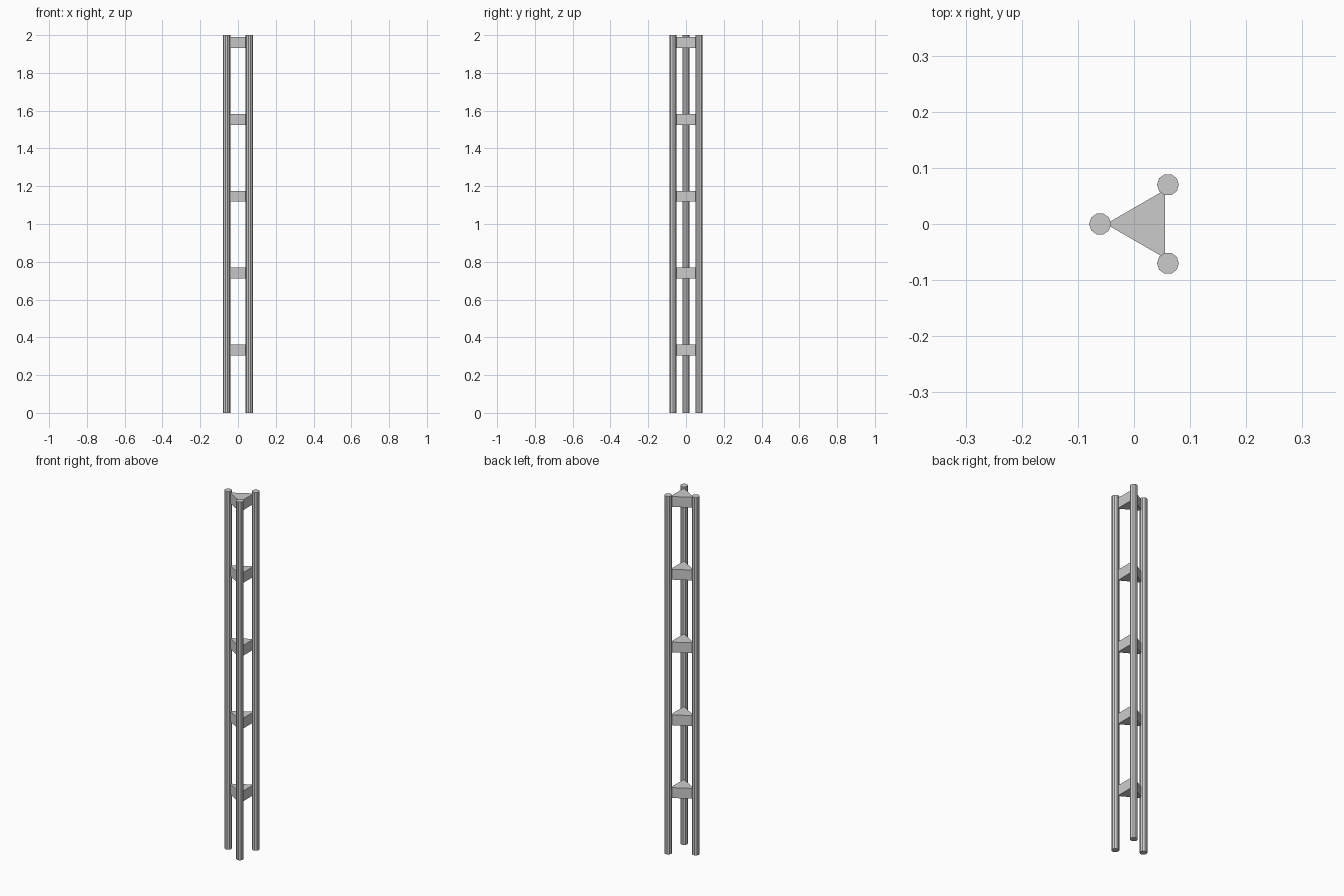
import bpy
import math

if "Cube" in bpy.data.objects:
    bpy.data.objects.remove(bpy.data.objects["Cube"])


def prism(name, sides, radius, x, y, z0, z1, turn=0.0):
    bpy.ops.mesh.primitive_cylinder_add(
        vertices=sides, radius=radius, depth=z1 - z0,
        location=(x, y, (z0 + z1) / 2))
    ob = bpy.context.object
    ob.name = name
    # put one corner on the +x axis, then turn
    ob.rotation_euler.z = turn - math.pi / 2
    return ob


# Three upright ten-sided tubes
for name, x, y in (("left_tube", -0.0605, 0),
                   ("back_right_tube", 0.0605, 0.07),
                   ("front_right_tube", 0.0605, -0.07)):
    prism(name, 10, 0.0195, x, y, 0, 2)

# Triangular spacer blocks, pointing to the left tube
for i in range(5):
    z = 0.334 + i * 0.4065
    prism(f"spacer_{i + 1}", 3, 0.07, 0.02, 0, z - 0.029, z + 0.029, math.pi)
